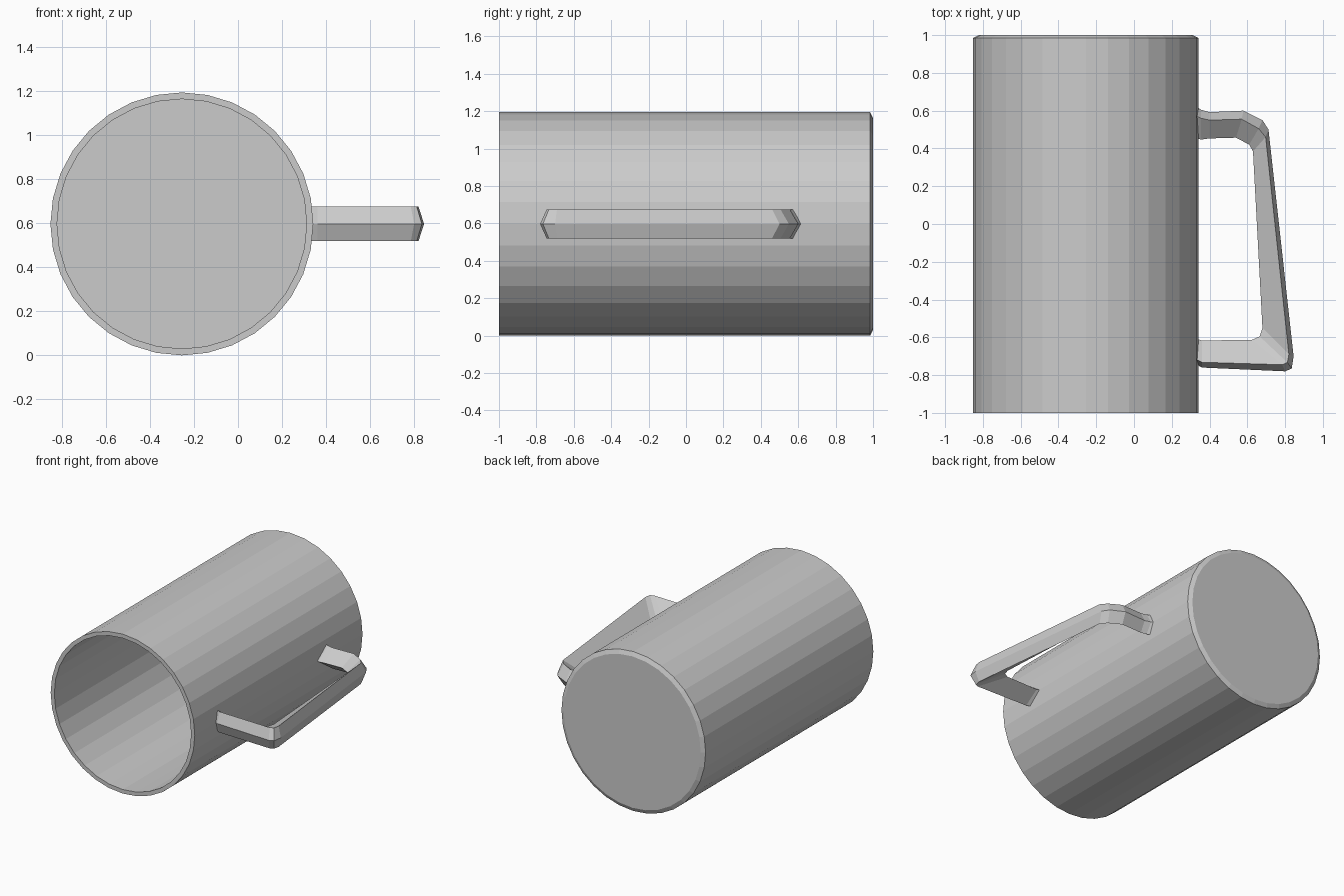
import bpy, bmesh, math

if "Cube" in bpy.data.objects:
    bpy.data.objects.remove(bpy.data.objects["Cube"])

CX, CZ, SIDES = -0.255, 0.597, 32


def finish(name, bm):
    bmesh.ops.recalc_face_normals(bm, faces=bm.faces)
    mesh = bpy.data.meshes.new(name)
    bm.to_mesh(mesh)
    bm.free()
    obj = bpy.data.objects.new(name, mesh)
    bpy.context.collection.objects.link(obj)
    return obj


def bridge(bm, rings):
    # quad strips between consecutive closed rings, capped at both ends
    n = len(rings[0])
    for a, b in zip(rings, rings[1:]):
        for i in range(n):
            j = (i + 1) % n
            bm.faces.new((a[i], a[j], b[j], b[i]))
    bm.faces.new(rings[0])
    bm.faces.new(rings[-1])


# Mug body: (radius, y) from outer base, along the wall, over the rim to the inner floor
profile = [(0.567, 1.0), (0.597, 0.985), (0.597, -1.0), (0.567, -1.0), (0.567, 0.96)]
bm = bmesh.new()
rings = []
for r, y in profile:
    rings.append([bm.verts.new((CX + r * math.cos(t), y, CZ + r * math.sin(t)))
                  for t in (2 * math.pi * i / SIDES for i in range(SIDES))])
bridge(bm, rings)
finish("mug_body", bm)

# Handle: diamond section swept along three matching xy paths
outer = [(.325, .625), (.355, .605), (.40, .592), (.58, .60), (.68, .55), (.712, .50),
         (.845, -.70), (.835, -.765), (.80, -.78), (.36, -.76), (.325, -.74)]
edge = [(.325, .575), (.355, .56), (.40, .55), (.57, .555), (.66, .505), (.697, .46),
        (.82, -.69), (.812, -.733), (.785, -.745), (.36, -.732), (.325, -.715)]
inner = [(.325, .455), (.355, .447), (.40, .453), (.54, .457), (.61, .42), (.63, .385),
         (.68, -.55), (.665, -.595), (.625, -.613), (.36, -.617), (.325, -.605)]
HALF = 0.078
bm = bmesh.new()
rings = []
for o, e, i in zip(outer, edge, inner):
    rings.append([bm.verts.new(p) for p in (
        (*o, CZ), (*e, CZ + HALF), (*i, CZ), (*e, CZ - HALF))])
bridge(bm, rings)
finish("handle", bm)
